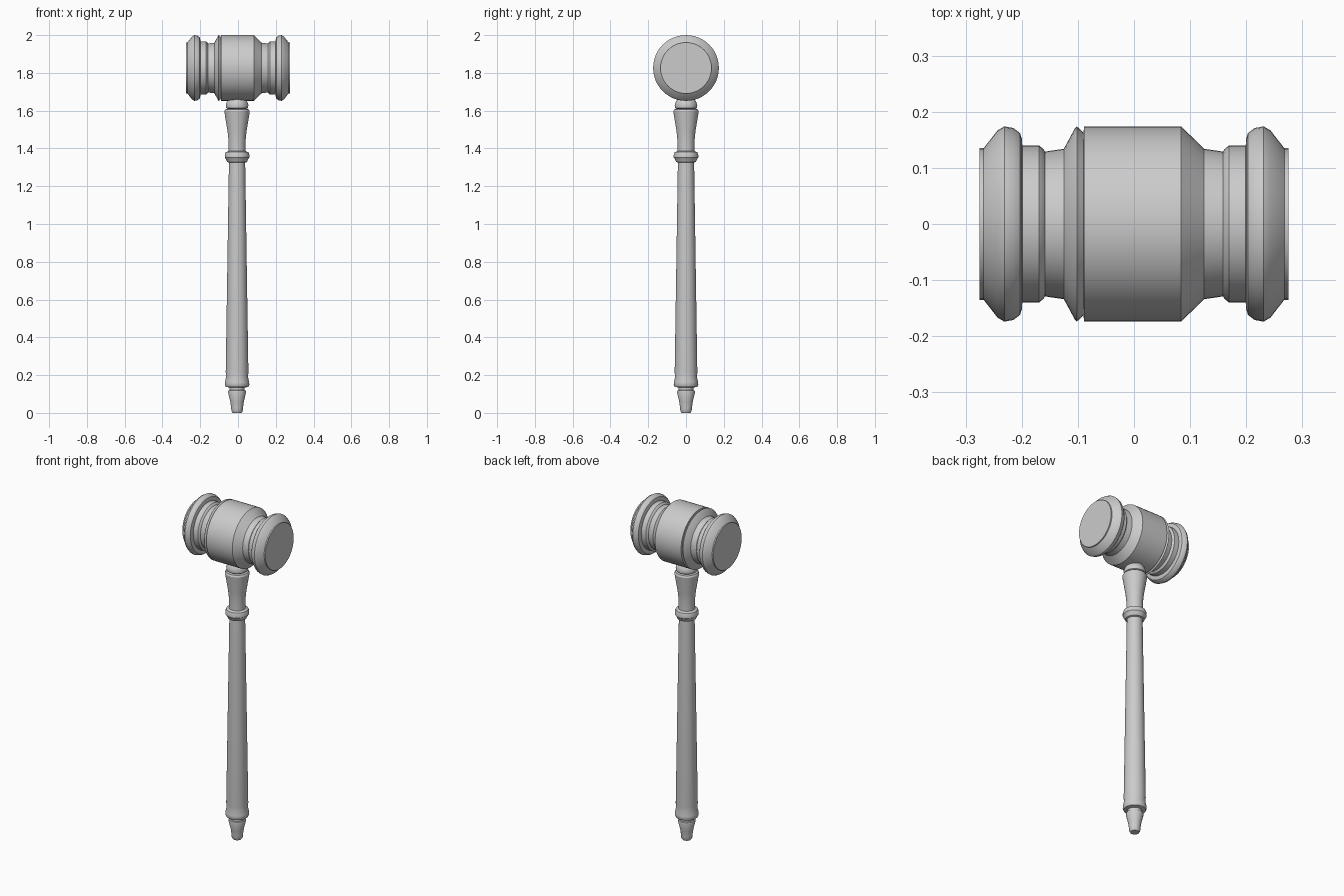
import bpy, bmesh, math
from mathutils import Matrix

if "Cube" in bpy.data.objects:
    bpy.data.objects.remove(bpy.data.objects["Cube"])

grey = bpy.data.materials.new("plain_grey")
grey.diffuse_color = (0.6, 0.6, 0.6, 1)
grey.use_nodes = True
grey.node_tree.nodes["Principled BSDF"].inputs["Base Color"].default_value = grey.diffuse_color


def lathe(name, profile, matrix, sides):
    """Spin (radius, height) points about z, then place with matrix."""
    bm = bmesh.new()
    rings = []
    for r, h in profile:
        rings.append([bm.verts.new((r * math.cos(2 * math.pi * i / sides),
                                    r * math.sin(2 * math.pi * i / sides), h))
                      for i in range(sides)])
    for a, b in zip(rings, rings[1:]):
        for i in range(sides):
            j = (i + 1) % sides
            bm.faces.new((a[i], a[j], b[j], b[i]))
    bm.faces.new(rings[0][::-1])
    bm.faces.new(rings[-1])
    bm.transform(matrix)
    bmesh.ops.recalc_face_normals(bm, faces=bm.faces)
    me = bpy.data.meshes.new(name)
    bm.to_mesh(me)
    bm.free()
    me.materials.append(grey)
    ob = bpy.data.objects.new(name, me)
    bpy.context.collection.objects.link(ob)
    bpy.context.view_layer.objects.active = ob
    ob.select_set(True)
    bpy.ops.object.shade_smooth_by_angle(angle=math.radians(30))
    ob.select_set(False)
    return ob


# Head: mirrored striking ends, barrel with one grooved shoulder
end = [(0.135, -0.275), (0.135, -0.268), (0.167, -0.243), (0.174, -0.231),
       (0.171, -0.215), (0.162, -0.203), (0.152, -0.200), (0.140, -0.199),
       (0.140, -0.169), (0.133, -0.161), (0.129, -0.159), (0.134, -0.125)]
barrel = [(0.171, -0.105), (0.174, -0.102), (0.163, -0.090), (0.174, -0.089),
          (0.174, 0.084)]
head = end + barrel + [(r, -h) for r, h in reversed(end)]
lathe("gavel_head", head,
      Matrix.Translation((0, 0, 1.826)) @ Matrix.Rotation(math.pi / 2, 4, 'Y'), 48)

# Handle: tip, long tapered grip, ring, flared collar and neck bead
handle = [(0.024, 0.0), (0.030, 0.010), (0.031, 0.025), (0.036, 0.060),
          (0.048, 0.110), (0.046, 0.118), (0.040, 0.120), (0.040, 0.134),
          (0.060, 0.138), (0.065, 0.150), (0.064, 0.163), (0.058, 0.190),
          (0.060, 0.215), (0.043, 1.325),
          (0.052, 1.328), (0.060, 1.345), (0.065, 1.352), (0.065, 1.366),
          (0.060, 1.380), (0.045, 1.386),
          (0.045, 1.440), (0.050, 1.490), (0.065, 1.580), (0.067, 1.597),
          (0.062, 1.607), (0.048, 1.609), (0.058, 1.615), (0.060, 1.630),
          (0.055, 1.645), (0.047, 1.657), (0.045, 1.720)]
lathe("gavel_handle", handle, Matrix.Translation((-0.005, 0, 0)), 32)
